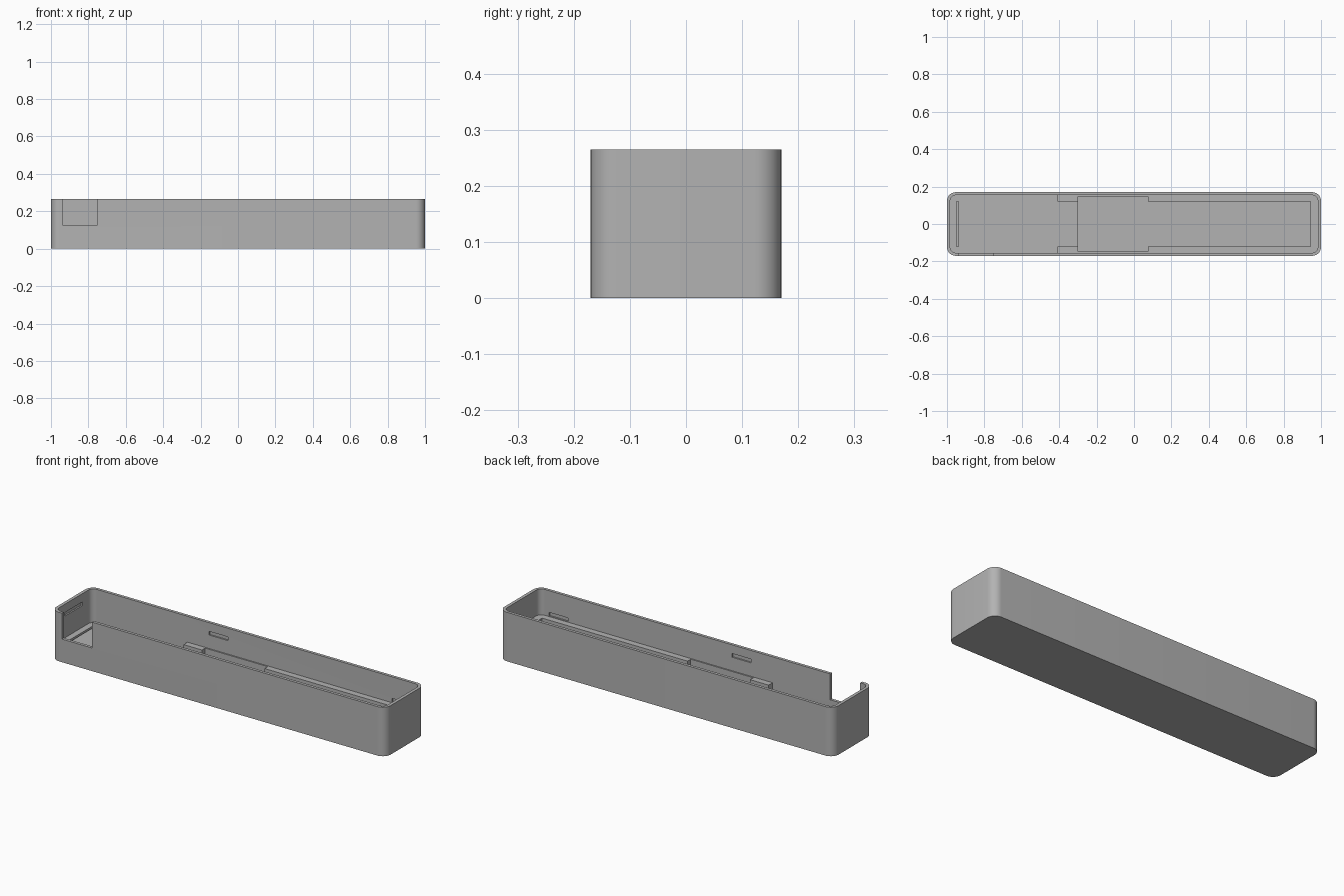
import bpy, bmesh, math

if "Cube" in bpy.data.objects:
    bpy.data.objects.remove(bpy.data.objects["Cube"], do_unlink=True)

TOP, ABOVE = 0.265, 0.3
WALL_X, WALL_Y = 0.983, 0.154      # inner faces of the walls
LEDGE, TRAY, FLOOR = 0.125, 0.083, 0.02

grey = bpy.data.materials.new("grey_plastic")
grey.use_nodes = True
colour = (0.45, 0.45, 0.45, 1)
grey.diffuse_color = colour
grey.node_tree.nodes["Principled BSDF"].inputs["Base Color"].default_value = colour


def prism(name, x0, x1, y0, y1, z0, z1, r_left=0, r_right=0, steps=10):
    """Upright box with optional rounded corners at its two x ends."""
    bm = bmesh.new()
    outline = []
    corners = [(x1, y1, -1, -1, r_right), (x0, y1, 1, -1, r_left),
               (x0, y0, 1, 1, r_left), (x1, y0, -1, 1, r_right)]
    for i, (x, y, sx, sy, r) in enumerate(corners):
        for k in range(steps + 1 if r else 1):
            a = math.pi / 2 * (i + k / steps)
            outline.append(bm.verts.new((x + r * (sx + math.cos(a)),
                                         y + r * (sy + math.sin(a)), z0)))
    base = bm.faces.new(outline)
    grown = bmesh.ops.extrude_face_region(bm, geom=[base])
    for v in grown["geom"]:
        if isinstance(v, bmesh.types.BMVert):
            v.co.z = z1
    bmesh.ops.recalc_face_normals(bm, faces=bm.faces)
    mesh = bpy.data.meshes.new(name)
    bm.to_mesh(mesh)
    bm.free()
    mesh.materials.append(grey)
    obj = bpy.data.objects.new(name, mesh)
    bpy.context.collection.objects.link(obj)
    return obj


def cut(body, *args, **kw):
    """Subtract a prism from the body and discard it."""
    tool = prism("cutter", *args, **kw)
    mod = body.modifiers.new("cut", "BOOLEAN")
    mod.operation, mod.solver, mod.object = "DIFFERENCE", "EXACT", tool
    bpy.context.view_layer.objects.active = body
    bpy.ops.object.modifier_apply(modifier=mod.name)
    bpy.data.objects.remove(tool, do_unlink=True)


# Outer shell
case = prism("case_body", -1, 1, -0.17, 0.17, 0, TOP, 0.047, 0.047)

# Main cavity down to the ledge
cut(case, -WALL_X, WALL_X, -WALL_Y, WALL_Y, LEDGE, ABOVE, r_left=0.03, r_right=0.03)
# Lower tray at the left end, and its narrow passage between the blocks
cut(case, -WALL_X, -0.41, -WALL_Y, WALL_Y, TRAY, ABOVE, r_left=0.03)
cut(case, -0.5, -0.29, -0.12, 0.12, TRAY, 0.2)
# Deep pocket and its wider section
cut(case, -0.3, 0.945, -0.12, 0.12, FLOOR, 0.2)
cut(case, -0.3, 0.075, -0.147, 0.147, FLOOR, 0.2)
# Groove across the tray
cut(case, -0.95, -0.937, -0.12, 0.12, FLOOR, 0.2)
# Opening in the front wall
cut(case, -0.935, -0.755, -0.2, -0.1, LEDGE, ABOVE)
# Snap slots inside the long walls and the end wall
for x, z in ((-0.225, 0.208), (0.87, 0.138)):
    cut(case, x - 0.057, x + 0.057, -0.162, 0.162, z - 0.01, z + 0.01)
cut(case, -0.991, -0.9, -0.075, 0.075, 0.2, 0.22)

# Smooth rounded corners, crisp edges
bpy.ops.object.select_all(action="DESELECT")
case.select_set(True)
bpy.context.view_layer.objects.active = case
bpy.ops.object.shade_smooth_by_angle(angle=math.radians(30))
